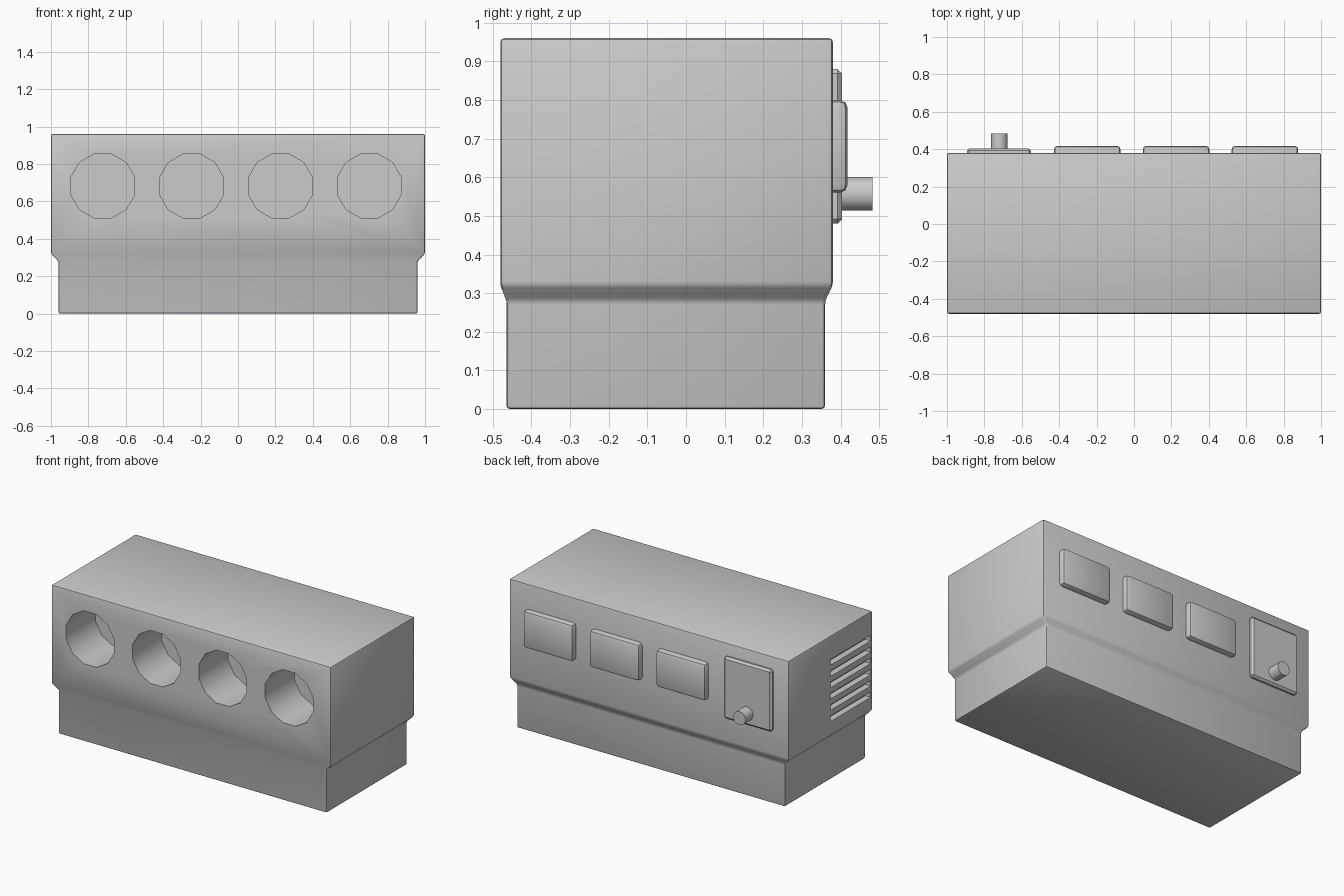
import bpy, bmesh, math

if "Cube" in bpy.data.objects:
    bpy.data.objects.remove(bpy.data.objects["Cube"])


def add_bevel(ob, width, segments):
    m = ob.modifiers.new("bevel", 'BEVEL')
    m.width, m.segments = width, segments
    m.limit_method, m.angle_limit = 'ANGLE', math.radians(25)
    apply(ob, m)


def apply(ob, mod):
    bpy.context.view_layer.objects.active = ob
    bpy.ops.object.modifier_apply(modifier=mod.name)


def smooth(ob):
    bpy.ops.object.select_all(action='DESELECT')
    ob.select_set(True)
    bpy.context.view_layer.objects.active = ob
    bpy.ops.object.shade_smooth_by_angle(angle=math.radians(35))


def box(name, x0, x1, y0, y1, z0, z1):
    bpy.ops.mesh.primitive_cube_add(size=1, location=((x0 + x1) / 2, (y0 + y1) / 2, (z0 + z1) / 2))
    ob = bpy.context.object
    ob.name = name
    ob.scale = (x1 - x0, y1 - y0, z1 - z0)
    bpy.ops.object.transform_apply(location=False, rotation=False, scale=True)
    return ob


def cylinder(name, x, z, r, y0, y1, sides):
    # Cylinder lying along y, turned so that a flat is on top
    bpy.ops.mesh.primitive_cylinder_add(vertices=sides, radius=r, depth=y1 - y0,
                                        location=(x, (y0 + y1) / 2, z),
                                        rotation=(math.pi / 2, math.pi / sides, 0))
    ob = bpy.context.object
    ob.name = name
    return ob


def cut(ob, cutter):
    m = ob.modifiers.new("cut", 'BOOLEAN')
    m.operation, m.solver, m.object = 'DIFFERENCE', 'EXACT', cutter
    apply(ob, m)
    bpy.data.objects.remove(cutter, do_unlink=True)


# Cabinet: stepped body lofted through rectangular sections
sections = [(0, 0.96, -0.465, 0.36), (0.28, 0.96, -0.465, 0.36),
            (0.32, 1.0, -0.48, 0.38), (0.96, 1.0, -0.48, 0.38)]
bm = bmesh.new()
rings = [[bm.verts.new(p) for p in ((-hx, y0, z), (hx, y0, z), (hx, y1, z), (-hx, y1, z))]
         for z, hx, y0, y1 in sections]
bm.faces.new(rings[0][::-1])
bm.faces.new(rings[-1])
for a, b in zip(rings, rings[1:]):
    for i in range(4):
        j = (i + 1) % 4
        bm.faces.new((a[i], a[j], b[j], b[i]))
mesh = bpy.data.meshes.new("cabinet")
bm.to_mesh(mesh)
bm.free()
cabinet = bpy.data.objects.new("cabinet", mesh)
bpy.context.collection.objects.link(cabinet)
add_bevel(cabinet, 0.01, 2)

# Four round recesses in the front
for i in range(4):
    cut(cabinet, cylinder("recess_cutter", -0.723 + 0.475 * i, 0.682, 0.177, -0.6, -0.18, 12))

# Vent slots in the left side
for i in range(6):
    z = 0.79 - 0.073 * i
    cut(cabinet, box("slot_cutter", -1.1, -0.96, -0.46, -0.05, z - 0.018, z + 0.018))
smooth(cabinet)

# Three raised panels on the back
for i in range(3):
    x = -0.25 + 0.475 * i
    panel = box(f"back_panel_{i + 1}", x - 0.178, x + 0.178, 0.34, 0.418, 0.56, 0.80)
    add_bevel(panel, 0.02, 2)
    smooth(panel)

# Control plate with its knob
plate = box("control_plate", -0.893, -0.55, 0.35, 0.404, 0.48, 0.88)
add_bevel(plate, 0.012, 1)
smooth(plate)
knob = cylinder("knob", -0.72, 0.557, 0.044, 0.38, 0.483, 20)
smooth(knob)
